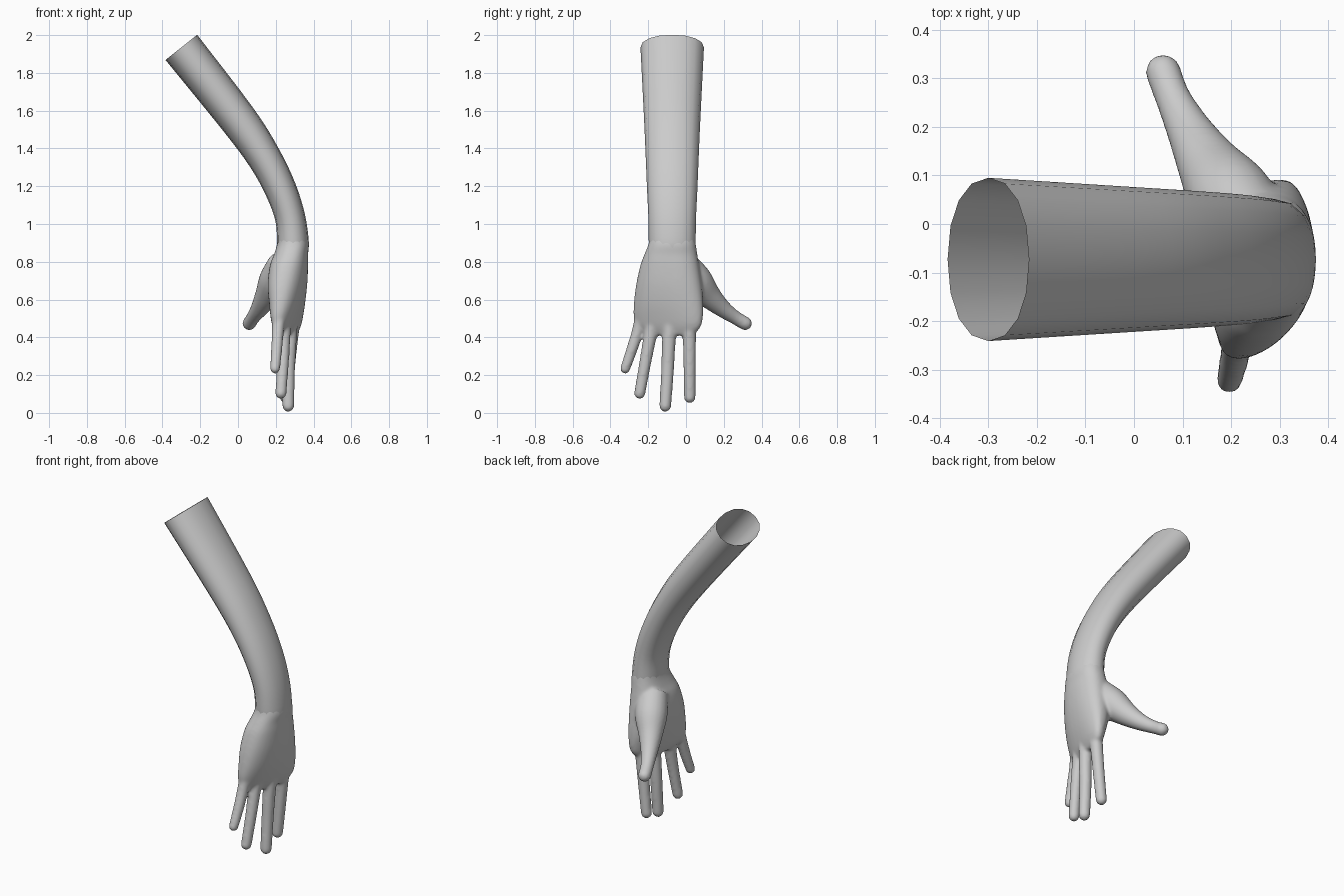
import bpy, bmesh, math
from mathutils import Vector

cube = bpy.data.objects.get("Cube")
if cube:
    bpy.data.objects.remove(cube, do_unlink=True)

GREY = (0.6, 0.6, 0.6, 1)
mat = bpy.data.materials.new("light grey")
mat.use_nodes = True
mat.diffuse_color = GREY
mat.node_tree.nodes["Principled BSDF"].inputs["Base Color"].default_value = GREY


def spline(keys, steps):
    """Smooth curve through key tuples of any length."""
    out = []
    for i in range(len(keys) - 1):
        a, b = keys[max(i - 1, 0)], keys[i]
        c, d = keys[i + 1], keys[min(i + 2, len(keys) - 1)]
        for k in range(steps):
            t = k / steps
            out.append([q + t * ((r - p) + t * ((2*p - 5*q + 4*r - s) + t * (3*(q - r) + s - p))) / 2
                        for p, q, r, s in zip(a, b, c, d)])
    return out + [list(keys[-1])]


def ring(bm, centre, u, v, sides, power=2.0):
    """Superellipse ring with half axes u and v."""
    def bend(n):
        return math.copysign(abs(n) ** (2 / power), n)
    angles = [math.tau * i / sides for i in range(sides)]
    return [bm.verts.new(centre + u * bend(math.cos(a)) + v * bend(math.sin(a))) for a in angles]


def loft(bm, rings, caps=True):
    for a, b in zip(rings, rings[1:]):
        for i in range(len(a)):
            j = (i + 1) % len(a)
            bm.faces.new((a[i], a[j], b[j], b[i]))
    if caps:
        bm.faces.new(rings[0][::-1])
        bm.faces.new(rings[-1])


def digit(bm, keys):
    """Round tapered finger through (x, y, z, radius) keys with a round tip."""
    pts = spline(keys, 5)
    rings = []
    for i, p in enumerate(pts):
        t = Vector(pts[min(i + 1, len(pts) - 1)][:3]) - Vector(pts[max(i - 1, 0)][:3])
        u = t.cross(Vector((0, 1, 0.3))).normalized()
        v = t.normalized().cross(u)
        rings.append(ring(bm, Vector(p[:3]), u * p[3], v * p[3], 20))
    loft(bm, rings)
    tip = bmesh.ops.create_icosphere(bm, subdivisions=3, radius=pts[-1][3])
    bmesh.ops.translate(bm, vec=pts[-1][:3], verts=tip["verts"])


def finish(bm, name):
    bmesh.ops.recalc_face_normals(bm, faces=bm.faces)
    for f in bm.faces:
        f.smooth = True
    mesh = bpy.data.meshes.new(name)
    bm.to_mesh(mesh)
    bm.free()
    mesh.materials.append(mat)
    obj = bpy.data.objects.new(name, mesh)
    bpy.context.collection.objects.link(obj)
    return obj


# Forearm: open curved tube, keys are x, z, thickness, width
arm = spline([(-.30, 1.935, .107, .168), (0, 1.555, .1, .149), (.14, 1.35, .09, .14),
              (.227, 1.18, .084, .133), (.277, 1.03, .08, .126), (.291, .9, .084, .124),
              (.288, .86, .08, .122)], 4)
bm = bmesh.new()
rings = []
for i, (x, z, thick, wide) in enumerate(arm):
    a, b = arm[max(i - 1, 0)], arm[min(i + 1, len(arm) - 1)]
    t = Vector((b[0] - a[0], 0, b[1] - a[1])).normalized()
    n = Vector((-t.z, 0, t.x))
    rings.append(ring(bm, Vector((x, -.073, z)), n * thick, Vector((0, wide, 0)), 16, 2.15))
loft(bm, rings, caps=False)
finish(bm, "forearm")

# Palm: keys are z, centre x, centre y, thickness, width, slant
bm = bmesh.new()
palm = spline([(.98, .282, -.073, .068, .11, 0), (.9, .291, -.073, .083, .124, 0),
               (.84, .281, -.08, .09, .14, .03), (.78, .27, -.086, .1, .156, .08),
               (.68, .262, -.09, .1, .174, .14), (.58, .26, -.092, .085, .184, .2),
               (.5, .258, -.094, .066, .183, .26), (.45, .258, -.09, .05, .165, .28),
               (.41, .262, -.075, .03, .11, .28)], 4)
loft(bm, [ring(bm, Vector((x, y, z)), Vector((thick, 0, 0)), Vector((slant * wide, wide, 0)), 32, 2.3)
          for z, x, y, thick, wide, slant in palm])

# Thumb
digit(bm, [(.245, -.03, .79, .085), (.2, .05, .7, .09), (.155, .12, .62, .067),
           (.115, .19, .555, .048), (.08, .26, .505, .037), (.06, .313, .474, .037)])
# Little, ring, middle and index fingers
digit(bm, [(.225, -.225, .56, .04), (.212, -.25, .45, .033), (.205, -.285, .34, .03), (.196, -.322, .234, .027)])
digit(bm, [(.25, -.16, .54, .04), (.243, -.187, .42, .036), (.238, -.215, .27, .032), (.227, -.245, .103, .03)])
digit(bm, [(.28, -.08, .53, .04), (.275, -.09, .4, .037), (.268, -.098, .22, .034), (.266, -.11, .037, .032)])
digit(bm, [(.295, .015, .53, .042), (.285, .018, .41, .036), (.27, .019, .25, .033), (.252, .02, .082, .031)])
hand = finish(bm, "hand")

# Fuse palm and fingers into one soft surface
fuse = hand.modifiers.new("fuse", 'REMESH')
fuse.mode = 'VOXEL'
fuse.voxel_size = 0.008
fuse.use_smooth_shade = True
soften = hand.modifiers.new("soften", 'SMOOTH')
soften.factor = 0.5
soften.iterations = 12
